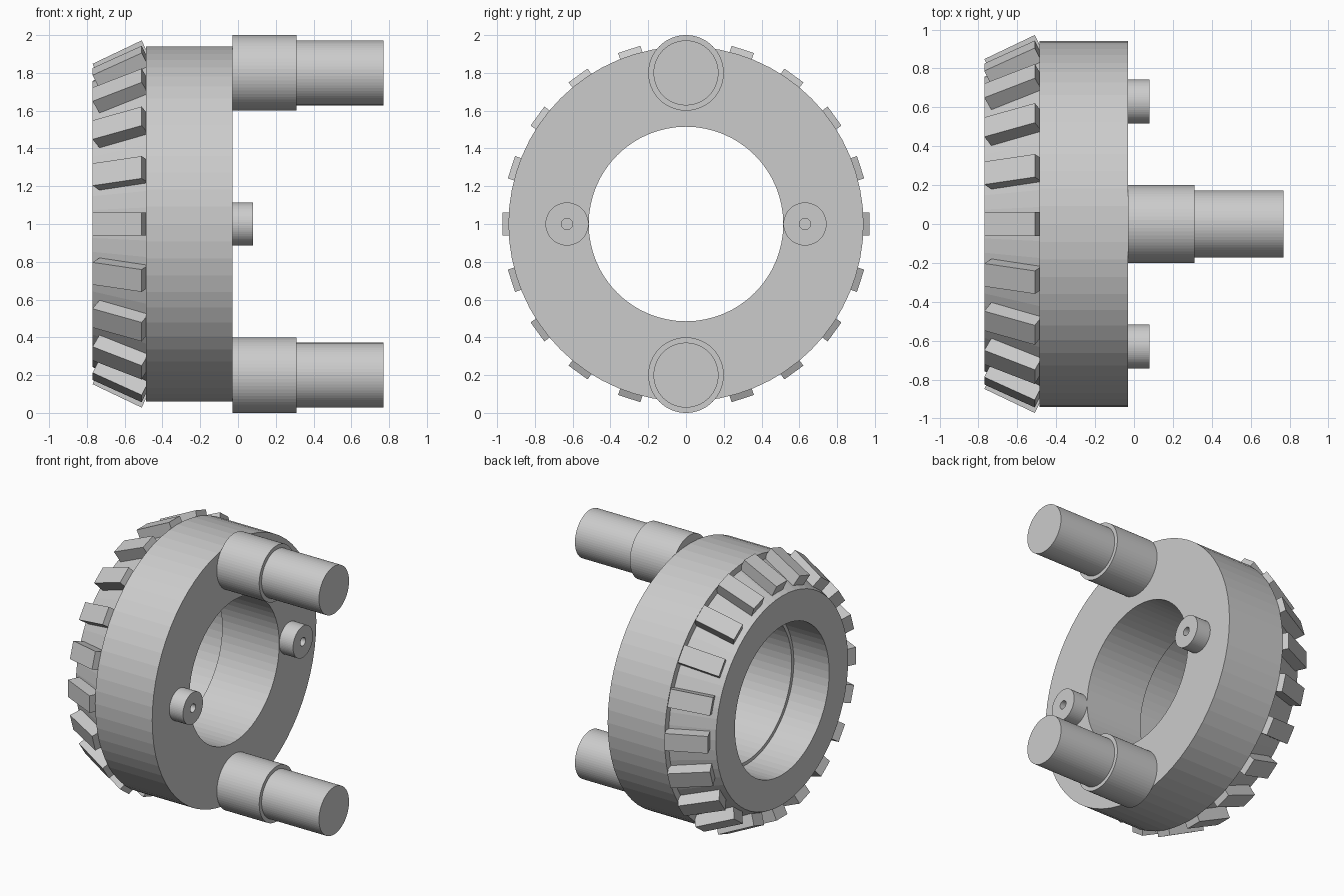
import bpy, bmesh, math
from mathutils import Matrix, Vector

if "Cube" in bpy.data.objects:
    bpy.data.objects.remove(bpy.data.objects["Cube"])

SEG = 64


def finish(bm, name):
    bmesh.ops.recalc_face_normals(bm, faces=bm.faces)
    me = bpy.data.meshes.new(name)
    bm.to_mesh(me)
    bm.free()
    ob = bpy.data.objects.new(name, me)
    bpy.context.collection.objects.link(ob)
    return ob


def lathe(name, profile, centre, closed=False):
    """Revolve (x, radius) points about an x-parallel axis; cap open ends."""
    bm = bmesh.new()
    rings = []
    for x, r in profile:
        rings.append([bm.verts.new((x, centre[0] + r * math.cos(a), centre[1] + r * math.sin(a)))
                      for a in (2 * math.pi * i / SEG for i in range(SEG))])
    pairs = list(zip(rings, rings[1:]))
    if closed:
        pairs.append((rings[-1], rings[0]))
    for a, b in pairs:
        for i in range(SEG):
            j = (i + 1) % SEG
            bm.faces.new((a[i], a[j], b[j], b[i]))
    if not closed:
        bm.faces.new(rings[0])
        bm.faces.new(rings[-1])
    return finish(bm, name)


# Ring body: straight rim, tapered toothed end, stepped bore
lathe("ring_body", [(-0.03, 0.515), (-0.03, 0.94), (-0.487, 0.94), (-0.487, 0.895),
                    (-0.77, 0.757), (-0.77, 0.54), (-0.487, 0.54), (-0.487, 0.515)],
      (0, 1), closed=True)

# Stepped pegs at top and bottom
for z, label in ((1.8, "top"), (0.2, "bottom")):
    lathe(f"{label}_peg", [(-0.03, 0.2), (0.31, 0.2), (0.31, 0.172), (0.77, 0.172)], (0, z))

# Small bosses with a blind centre hole
for y, label in ((-0.63, "front"), (0.63, "back")):
    lathe(f"{label}_boss", [(-0.03, 0.114), (0.08, 0.114), (0.08, 0.03), (-0.02, 0.03)], (y, 1))

# Twenty tilted block teeth around the taper
p0, p1 = Vector((-0.77, 0, 0.848)), Vector((-0.51, 0, 0.972))
along = (p1 - p0).normalized()
depth = Vector((along.z, 0, -along.x)) * 0.1
bm = bmesh.new()
for k in range(20):
    rot = Matrix.Translation((0, 0, 1)) @ Matrix.Rotation(math.radians(18 * k), 4, 'X')
    sides = [[bm.verts.new(rot @ (p + Vector((0, s, 0)))) for p in (p0, p1, p1 + depth, p0 + depth)]
             for s in (-0.062, 0.062)]
    bm.faces.new(sides[0])
    bm.faces.new(sides[1][::-1])
    for i in range(4):
        j = (i + 1) % 4
        bm.faces.new((sides[0][i], sides[1][i], sides[1][j], sides[0][j]))
finish(bm, "teeth")
